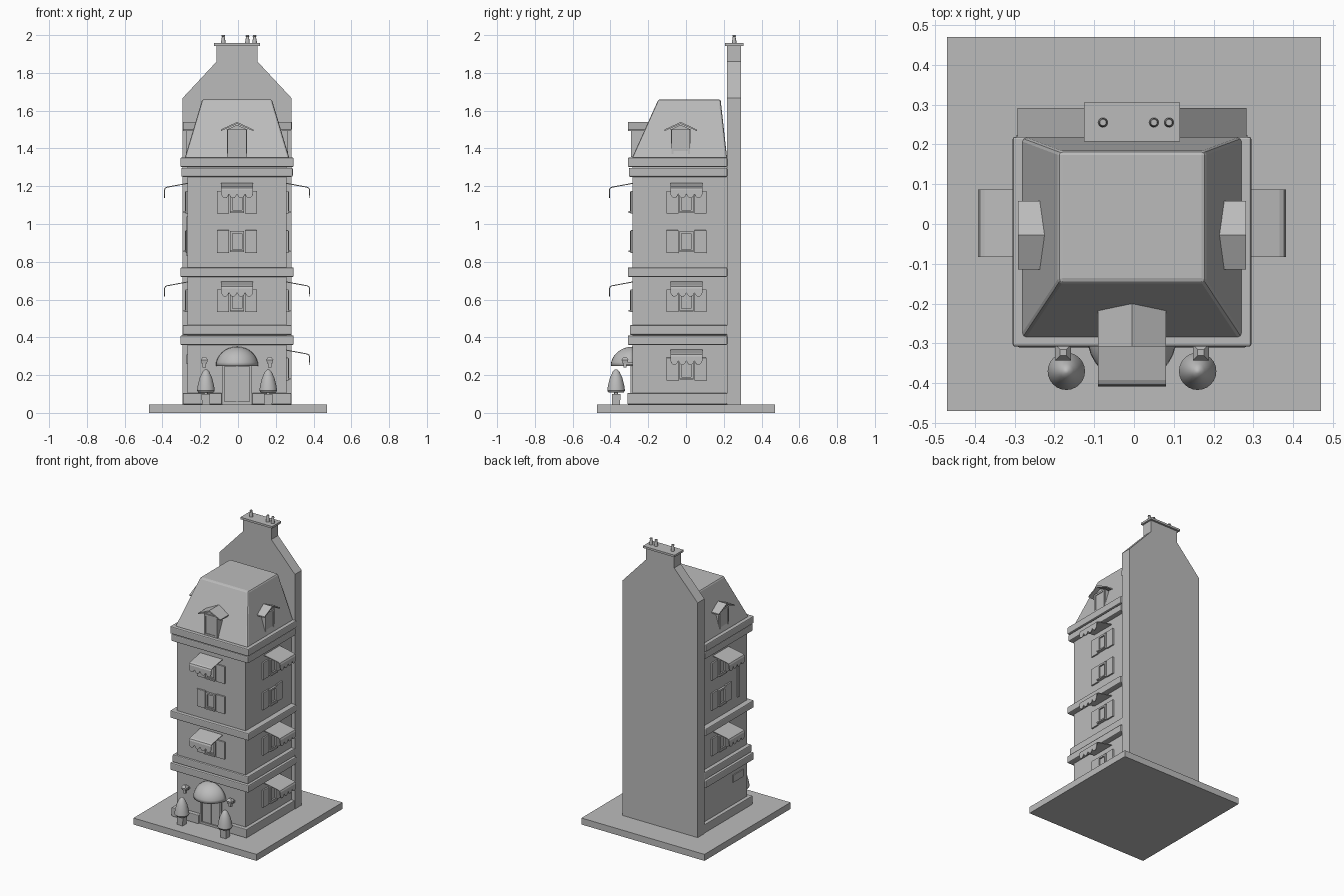
import bpy, bmesh, math
from mathutils import Matrix, Vector

if "Cube" in bpy.data.objects:
    bpy.data.objects.remove(bpy.data.objects["Cube"], do_unlink=True)

grey = bpy.data.materials.new("plain grey")
grey.use_nodes = True
COLOUR = (0.5, 0.5, 0.5, 1)
grey.diffuse_color = COLOUR
grey.node_tree.nodes["Principled BSDF"].inputs["Base Color"].default_value = COLOUR

CX = -0.005                 # centre line of the house
HALF, FRONT, BACK = 0.262, -0.283, 0.217
GROUND = 0.045


def finish(name, bm, M=None, bevel=0, solid=0, smooth=False):
    if M:
        bm.transform(M)
    bmesh.ops.recalc_face_normals(bm, faces=bm.faces)
    me = bpy.data.meshes.new(name)
    bm.to_mesh(me)
    bm.free()
    me.materials.append(grey)
    ob = bpy.data.objects.new(name, me)
    bpy.context.collection.objects.link(ob)
    if solid:
        m = ob.modifiers.new("thickness", "SOLIDIFY")
        m.thickness, m.offset = solid, 0
    if bevel:
        m = ob.modifiers.new("soft edges", "BEVEL")
        m.width, m.segments = bevel, 2
    if smooth:
        bpy.ops.object.select_all(action="DESELECT")
        ob.select_set(True)
        bpy.context.view_layer.objects.active = ob
        bpy.ops.object.shade_smooth_by_angle(angle=math.radians(40))
    return ob


def box(name, lo, hi, M=None, bevel=0, top=1):
    """Box between two corners; top scales the upper face."""
    bm = bmesh.new()
    bmesh.ops.create_cube(bm, size=1)
    mid = (Vector(lo) + Vector(hi)) / 2
    for v in bm.verts:
        s = top if v.co.z > 0 else 1
        v.co = mid + Vector((v.co[i] * (hi[i] - lo[i]) * (s if i < 2 else 1) for i in range(3)))
    return finish(name, bm, M, bevel)


def prism(name, outline, y0, y1, M=None, bevel=0):
    """Outline in x, z pushed from y0 to y1."""
    bm = bmesh.new()
    f = bm.faces.new([bm.verts.new((x, y0, z)) for x, z in outline])
    r = bmesh.ops.extrude_face_region(bm, geom=[f])
    for v in r["geom"]:
        if isinstance(v, bmesh.types.BMVert):
            v.co.y = y1
    return finish(name, bm, M, bevel)


def lathe(name, profile, loc, n=24):
    bm = bmesh.new()
    rings = [[bm.verts.new((r * math.cos(math.tau * i / n), r * math.sin(math.tau * i / n), z))
              for i in range(n)] for r, z in profile]
    for a, b in zip(rings, rings[1:]):
        for i in range(n):
            bm.faces.new((a[i], a[(i + 1) % n], b[(i + 1) % n], b[i]))
    bm.faces.new(rings[0])
    bm.faces.new(rings[-1])
    return finish(name, bm, Matrix.Translation(loc), smooth=True)


# Wall frames: local -y points out of the wall, local y = 0 is its surface
def wall(x, y, turn):
    return Matrix.Translation((x, y, 0)) @ Matrix.Rotation(math.radians(turn), 4, "Z")


walls = {"front": wall(CX, FRONT, 0), "left": wall(CX + HALF, 0.002, 90),
         "right": wall(CX - HALF, 0.002, -90)}


def frame(name, w, z0, z1, out, M, bar=0.012):
    for s in (-1, 1):
        a, b = sorted((s * w, s * (w - bar)))
        box(name + "_jamb", (a, -out, z0), (b, 0.005, z1), M)
    for z in (z0, z1 - bar):
        box(name + "_rail", (bar - w, -out, z), (w - bar, 0.005, z + bar), M)
    box(name + "_pane", (bar - w, -0.004, z0 + bar), (w - bar, 0.005, z1 - bar), M)


def window(side, z, awning):
    M = walls[side] @ Matrix.Translation((0, 0, z))
    frame(side + "_window", 0.037, -0.053, 0.055, 0.014, M)
    box(side + "_sill", (-0.037, -0.022, -0.056), (0.037, 0, -0.047), M)
    for s in (-1, 1):
        a, b = sorted((s * 0.042, s * 0.106))
        box(side + "_shutter", (a, -0.01, -0.06), (b, 0.005, 0.06), M, 0.002)
    if not awning:
        return
    # Canopy sheet with a scalloped hanging edge
    bm, n = bmesh.new(), 32
    rows = [(0, 0.1), (0.108, 0.08), (0.118, 0.075), (0.122, 0.066)]
    grid = []
    for i in range(n + 1):
        u = i / n
        drop = 0.044 - 0.022 * abs(math.sin(math.pi * 4 * u)) ** 0.7
        grid.append([bm.verts.new((0.17 * (u - 0.5), -o, h)) for o, h in rows + [(0.123, drop)]])
    for a, b in zip(grid, grid[1:]):
        for k in range(len(rows)):
            bm.faces.new((a[k], b[k], b[k + 1], a[k + 1]))
    finish(side + "_awning", bm, M, solid=0.005)


def dormer(side, M):
    box(side + "_dormer", (-0.052, 0, 1.345), (0.052, 0.12, 1.5), M)
    prism(side + "_dormer_gable", [(-0.06, 1.497), (0.06, 1.497), (0, 1.525)], 0, 0.12, M)
    prism(side + "_dormer_roof", [(-0.086, 1.492), (0, 1.53), (0.086, 1.492),
                                  (0.086, 1.5), (0, 1.54), (-0.086, 1.5)], -0.025, 0.1, M)
    frame(side + "_dormer_window", 0.05, 1.355, 1.5, 0.008, M)


# Ground slab and house body
box("ground_slab", (-0.47, -0.47, 0), (0.47, 0.47, GROUND))
box("house_body", (CX - HALF, FRONT, GROUND), (CX + HALF, BACK, 1.33))

# Plinth, open at the doorway
for s in (-1, 1):
    a, b = sorted((s * 0.08, s * (HALF + 0.025)))
    box("plinth_front", (CX + a, FRONT - 0.027, GROUND), (CX + b, FRONT + 0.02, 0.105), bevel=0.004)
    a, b = sorted((s * (HALF - 0.02), s * (HALF + 0.025)))
    box("plinth_side", (CX + a, FRONT + 0.01, GROUND), (CX + b, BACK, 0.105), bevel=0.004)

# String courses and cornice
for z0, z1, e in ((0.36, 0.41, 0.038), (0.413, 0.465, 0.027), (0.72, 0.77, 0.038),
                  (1.25, 1.297, 0.033), (1.302, 1.352, 0.038)):
    box("string_course", (CX - HALF - e, FRONT - e + 0.013, z0), (CX + HALF + e, BACK + 0.002, z1),
        bevel=0.006)

# Mansard roof
bm = bmesh.new()
low = [(-0.278, -0.288, 1.345), (0.278, -0.288, 1.345), (0.278, 0.218, 1.345), (-0.278, 0.218, 1.345)]
high = [(-0.184, -0.146, 1.66), (0.184, -0.146, 1.66), (0.184, 0.183, 1.66), (-0.184, 0.183, 1.66)]
a, b = ([bm.verts.new((x + CX, y, z)) for x, y, z in ring] for ring in (low, high))
bm.faces.new(a)
bm.faces.new(b)
for i in range(4):
    bm.faces.new((a[i], a[i - 1], b[i - 1], b[i]))
finish("mansard_roof", bm, bevel=0.01)

# Party wall with chimney stack, cap and pots
half = [(0.288, GROUND), (0.288, 1.667), (0.108, 1.86), (0.108, 1.945)]
prism("party_wall", [(CX + x, z) for x, z in half] + [(CX - x, z) for x, z in reversed(half)],
      0.217, 0.291)
box("chimney_cap", (CX - 0.121, 0.207, 1.943), (CX + 0.121, 0.305, 1.957))
box("wall_coping", (CX - 0.29, 0.217, 1.5), (CX + 0.29, 0.224, 1.54))
for x in (-0.078, 0.05, 0.088):
    lathe("chimney_pot", [(0.012, 1.955), (0.012, 1.965), (0.007, 1.992), (0.01, 1.994),
                          (0.008, 2.0)], (x, 0.255, 0), 16)

# Windows
for side in walls:
    window(side, 1.115, True)
    window(side, 0.907, False)
    window(side, 0.593, True)
window("left", 0.232, True)

# Dormers, the side ones set slightly forward
dormer("front", walls["front"])
dormer("left", walls["left"] @ Matrix.Translation((-0.03, 0, 0)))
dormer("right", walls["right"] @ Matrix.Translation((0.03, 0, 0)))

# Blank signs on the right wall
box("tall_sign", (0.18, -0.006, 0.83), (0.2, 0.002, 1.04), walls["right"])
box("wall_plaque", (0.13, -0.006, 0.26), (0.24, 0.002, 0.31), walls["right"])

# Doorway with domed canopy
frame("door", 0.08, GROUND, 0.26, 0.012, walls["front"], 0.014)
box("door_split", (-0.003, -0.008, GROUND), (0.003, 0, 0.25), walls["front"])
bm = bmesh.new()
bmesh.ops.create_uvsphere(bm, u_segments=32, v_segments=16, radius=1)
bmesh.ops.delete(bm, geom=[v for v in bm.verts if v.co.z < -0.01 or v.co.y > 0.01], context="VERTS")
finish("door_canopy", bm, walls["front"] @ Matrix.Translation((0, 0, 0.248))
       @ Matrix.Diagonal((0.11, 0.113, 0.1, 1)), solid=0.005, smooth=True)

# Wall lanterns and potted trees on both sides of the door
for s in (-1, 1):
    M = walls["front"] @ Matrix.Translation((s * 0.173, 0, 0))
    box("lantern_arm", (-0.008, -0.04, 0.255), (0.008, 0, 0.268), M)
    box("lantern_base", (-0.009, -0.049, 0.24), (0.009, -0.031, 0.262), M)
    box("lantern_glass", (-0.014, -0.054, 0.262), (0.014, -0.026, 0.28), M, top=1.25)
    box("lantern_cap", (-0.02, -0.06, 0.28), (0.02, -0.02, 0.296), M, top=0.4)
    x, y = CX + s * 0.165, -0.37
    box("tree_pot", (x - 0.021, y - 0.021, GROUND), (x + 0.021, y + 0.021, 0.1), top=1.1)
    lathe("potted_tree", [(0.01, 0.095), (0.01, 0.108), (0.04, 0.108), (0.047, 0.118), (0.043, 0.145),
                          (0.033, 0.185), (0.018, 0.218), (0.006, 0.23), (0.001, 0.231)], (x, y, 0))
